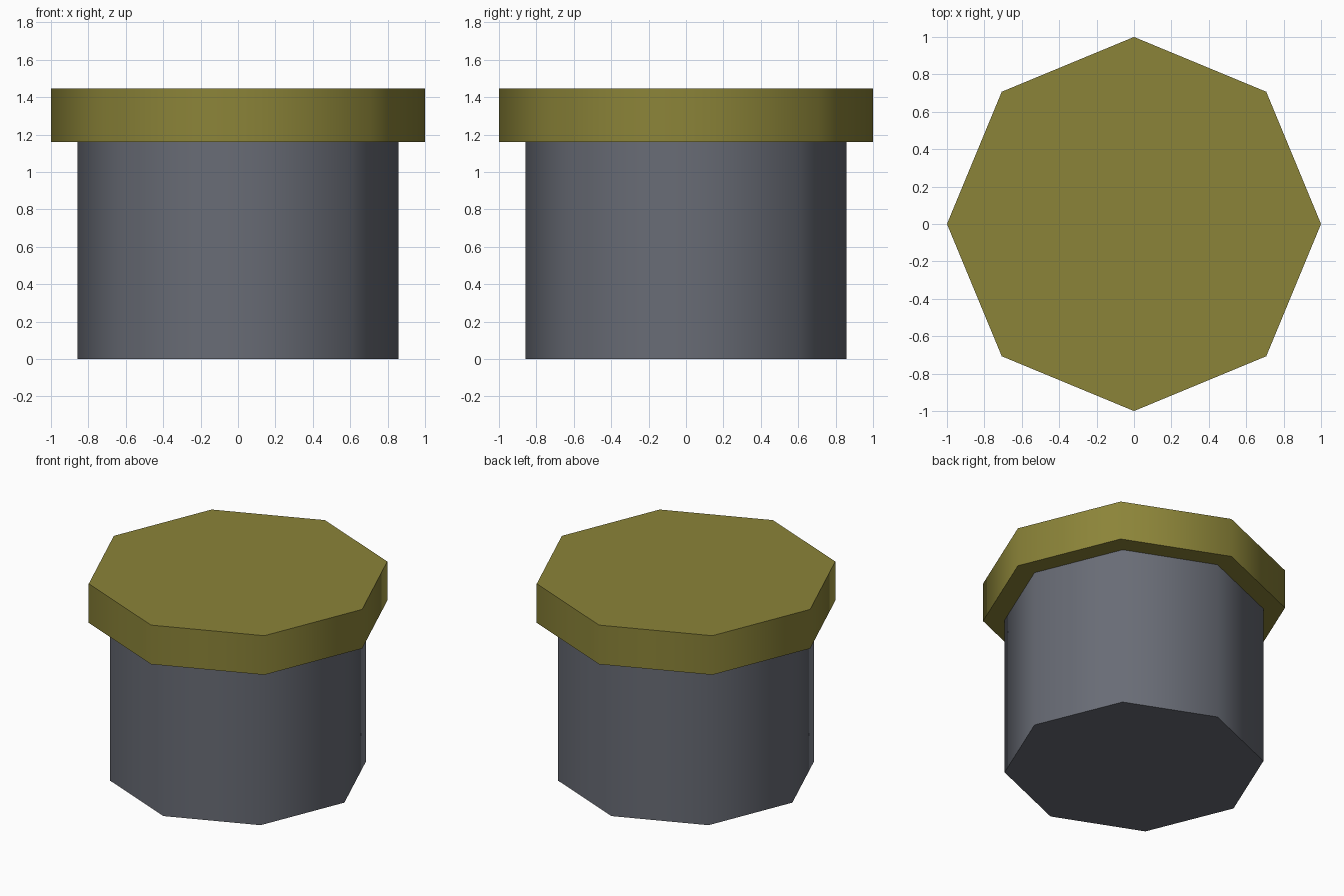
import bpy
import math

if "Cube" in bpy.data.objects:
    bpy.data.objects.remove(bpy.data.objects["Cube"])


def material(name, rgb):
    mat = bpy.data.materials.new(name)
    mat.diffuse_color = (*rgb, 1.0)
    mat.use_nodes = True
    mat.node_tree.nodes["Principled BSDF"].inputs["Base Color"].default_value = mat.diffuse_color
    return mat


def octagon_prism(name, radius, bottom, top, mat):
    # Corners lie on the x and y axes; sides shade smoothly, rims stay sharp
    bpy.ops.mesh.primitive_cylinder_add(
        vertices=8, radius=radius, depth=top - bottom,
        location=(0, 0, (bottom + top) / 2))
    obj = bpy.context.object
    obj.name = name
    obj.data.materials.append(mat)
    bpy.ops.object.shade_smooth_by_angle(angle=math.radians(60))
    return obj


slate = material("slate", (0.14, 0.15, 0.18))
olive = material("olive", (0.26, 0.23, 0.04))

# Main body
octagon_prism("body", 0.857, 0.0, 1.16, slate)
# Overhanging lid
octagon_prism("lid", 1.0, 1.16, 1.445, olive)
